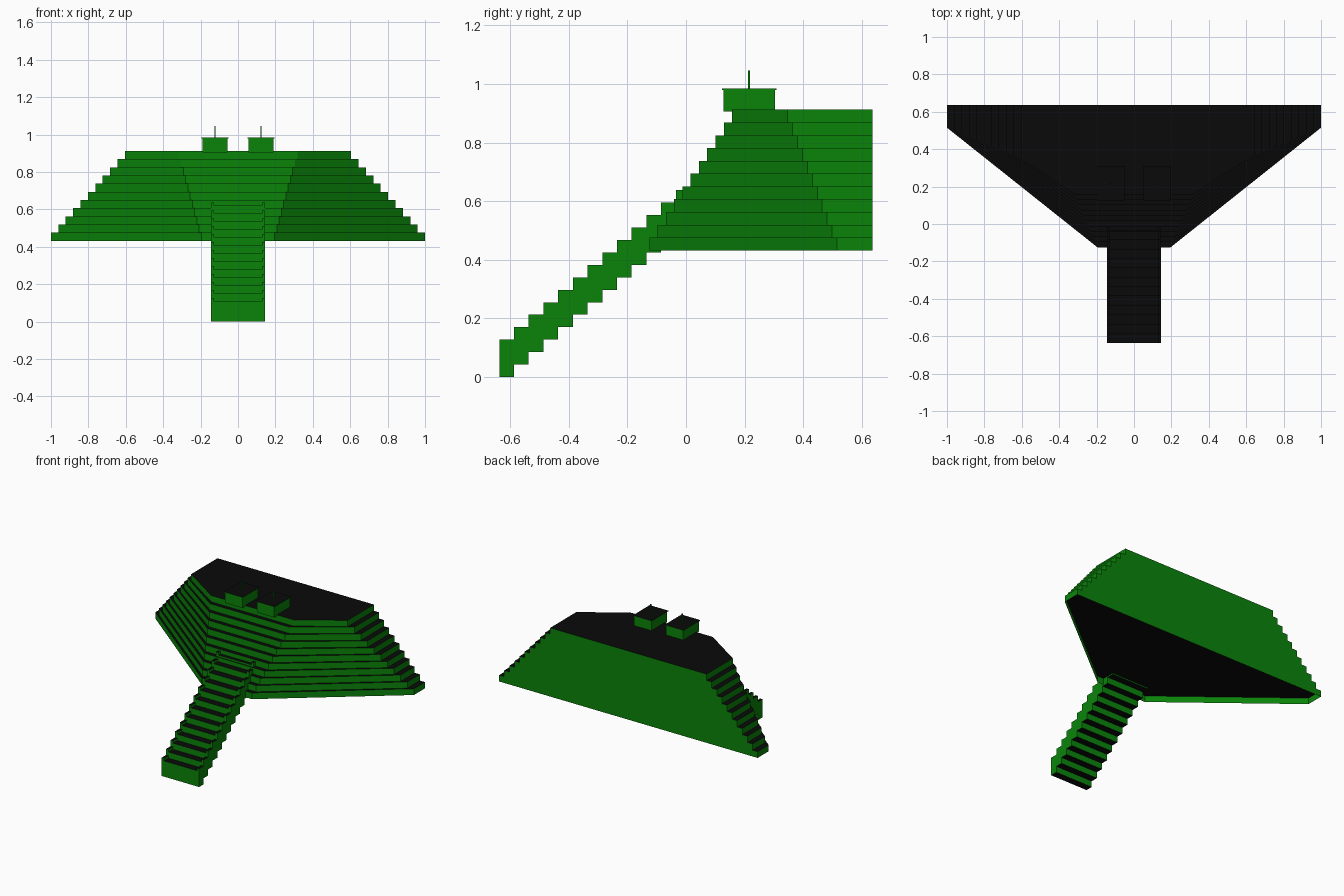
import bpy, bmesh

if "Cube" in bpy.data.objects:
    bpy.data.objects.remove(bpy.data.objects["Cube"])


def material(name, rgb):
    m = bpy.data.materials.new(name)
    m.diffuse_color = (*rgb, 1)
    m.use_nodes = True
    m.node_tree.nodes["Principled BSDF"].inputs["Base Color"].default_value = m.diffuse_color
    return m


GREEN = material("green_wall", (0.003, 0.23, 0.003))
BLACK = material("black_tread", (0.003, 0.003, 0.003))


def prism(bm, outline, z0, z1, bottom=True):
    """Extrude a counter-clockwise outline between two heights."""
    low = [bm.verts.new((x, y, z0)) for x, y in outline]
    high = [bm.verts.new((x, y, z1)) for x, y in outline]
    n = len(outline)
    for i in range(n):
        j = (i + 1) % n
        bm.faces.new((low[i], low[j], high[j], high[i]))
    bm.faces.new(high)
    if bottom:
        bm.faces.new(low[::-1])


def box(bm, x0, x1, y0, y1, z0, z1):
    prism(bm, [(x0, y0), (x1, y0), (x1, y1), (x0, y1)], z0, z1)


def finish(bm, name):
    # walls are green, level surfaces are black
    bm.normal_update()
    for f in bm.faces:
        f.material_index = 1 if abs(f.normal.z) > 0.5 else 0
    mesh = bpy.data.meshes.new(name)
    bm.to_mesh(mesh)
    bm.free()
    mesh.materials.append(GREEN)
    mesh.materials.append(BLACK)
    ob = bpy.data.objects.new(name, mesh)
    bpy.context.collection.objects.link(ob)


# Stepped terraces, open underneath, with a flush back wall
TIERS, BASE, TOP, BACK = 11, 0.432, 0.912, 0.637
rise = (TOP - BASE) / TIERS
bm = bmesh.new()
for i in range(TIERS):
    t = i / (TIERS - 1)
    tip = 1.0 - 0.395 * t
    nose = 0.195 + 0.122 * t
    front = -0.125 + 0.282 * t
    side = 0.515 - 0.168 * t
    outline = [(-nose, front), (nose, front), (tip, side),
               (tip, BACK), (-tip, BACK), (-tip, side)]
    prism(bm, outline, BASE + i * rise, BASE + (i + 1) * rise, bottom=False)
finish(bm, "terraces")

# Staircase: sunken treads between two stepped side rails
STEPS, RUN, RISE = 13, 0.0502, 0.0425
treads, rails = bmesh.new(), bmesh.new()
for i in range(STEPS):
    y0, z0 = -0.637 + i * RUN, i * RISE
    y1 = y0 + RUN
    box(treads, -0.127, 0.127, y0, y1, z0, z0 + 0.11)
    for x0, x1 in ((-0.145, -0.127), (0.127, 0.145)):
        box(rails, x0, x1, y0, y1, z0, z0 + 0.1275)
finish(treads, "stair_treads")
finish(rails, "stair_rails")

# Twin shrines with thin roofs and a mast each
for side, x in (("left", -0.123), ("right", 0.123)):
    bm = bmesh.new()
    box(bm, x - 0.067, x + 0.067, 0.128, 0.303, 0.905, 0.979)
    finish(bm, side + "_shrine")
    bm = bmesh.new()
    box(bm, x - 0.072, x + 0.072, 0.122, 0.309, 0.979, 0.984)
    finish(bm, side + "_roof")
    bm = bmesh.new()
    box(bm, x - 0.003, x + 0.003, 0.211, 0.219, 0.984, 1.045)
    finish(bm, side + "_mast")
